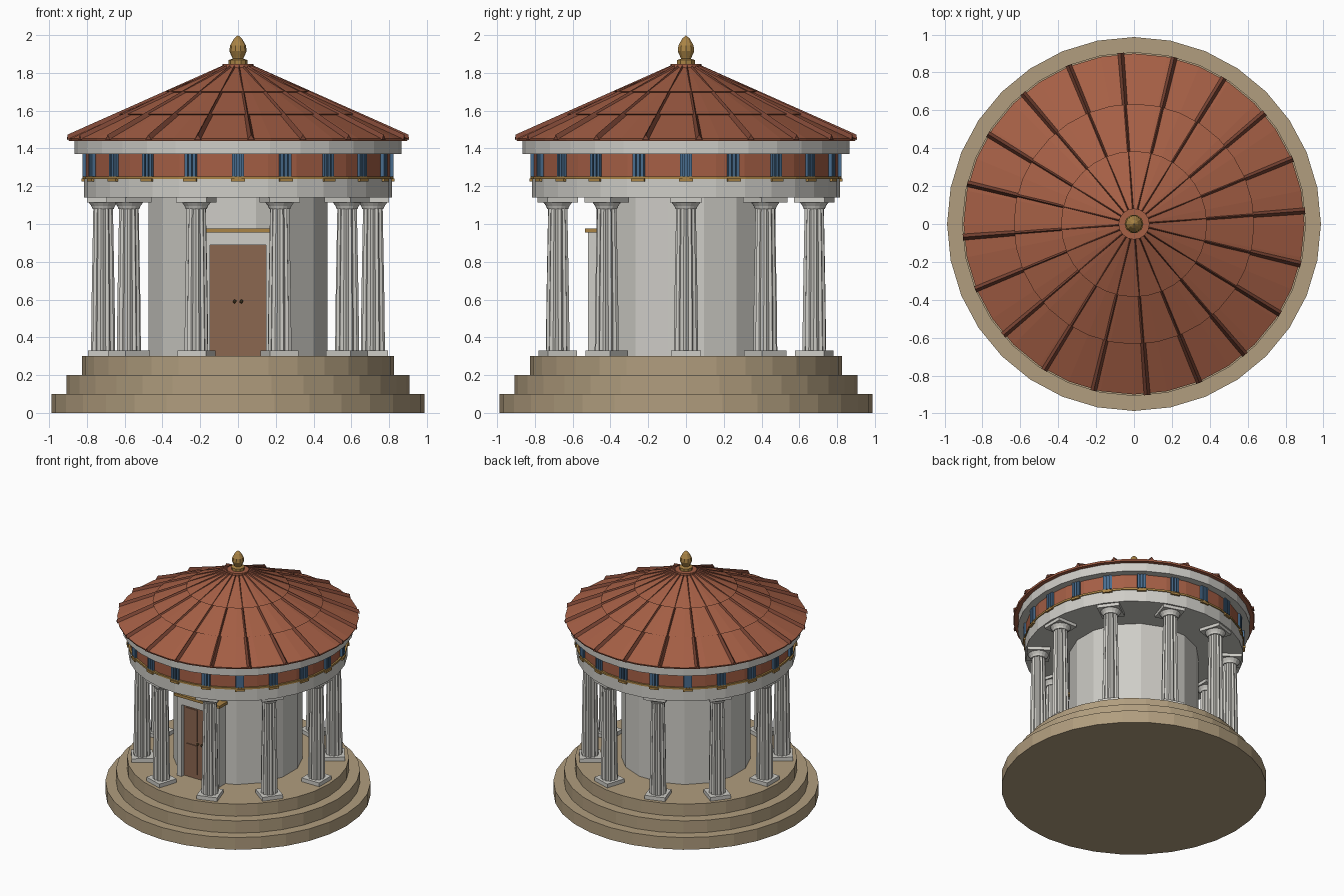
import bpy, bmesh
from math import pi, sin, cos, atan2, radians
from mathutils import Matrix, Vector

if "Cube" in bpy.data.objects:
    bpy.data.objects.remove(bpy.data.objects["Cube"])


def material(name, rgb):
    m = bpy.data.materials.new(name)
    m.use_nodes = True
    m.diffuse_color = (*rgb, 1)
    m.node_tree.nodes["Principled BSDF"].inputs["Base Color"].default_value = (*rgb, 1)
    return m


marble = material("marble", (0.62, 0.61, 0.57))
stone = material("tan stone", (0.44, 0.34, 0.21))
terracotta = material("terracotta", (0.38, 0.115, 0.06))
dark_tile = material("dark tile", (0.2, 0.06, 0.035))
blue = material("blue paint", (0.065, 0.15, 0.27))
gold = material("gold", (0.40, 0.23, 0.06))
wood = material("door wood", (0.26, 0.135, 0.08))
bronze = material("dark bronze", (0.12, 0.08, 0.03))


def finish(bm, name, mat):
    bmesh.ops.recalc_face_normals(bm, faces=bm.faces[:])
    mesh = bpy.data.meshes.new(name)
    bm.to_mesh(mesh)
    bm.free()
    mesh.materials.append(mat)
    ob = bpy.data.objects.new(name, mesh)
    bpy.context.collection.objects.link(ob)
    return ob


def add_lathe(bm, profile, sides, phase=0.0):
    """Spin an (r, z) profile around the z axis."""
    new = [bm.verts.new((r * cos(phase), r * sin(phase), z)) for r, z in profile]
    edges = [bm.edges.new(pair) for pair in zip(new, new[1:])]
    bmesh.ops.spin(bm, geom=new + edges, cent=(0, 0, 0), axis=(0, 0, 1),
                   angle=2 * pi, steps=sides, use_duplicate=False)
    bmesh.ops.remove_doubles(bm, verts=bm.verts[:], dist=0.0002)


def lathe(name, profile, sides, mat, phase=0.0):
    bm = bmesh.new()
    add_lathe(bm, profile, sides, phase)
    return finish(bm, name, mat)


def drum(name, radius, z0, z1, sides, mat, phase=0.0):
    return lathe(name, [(0, z0), (radius, z0), (radius, z1), (0, z1)], sides, mat, phase)


def add_box(bm, lo, hi, angle=0.0):
    """Box between two corners, then turned about the z axis."""
    lo, hi = Vector(lo), Vector(hi)
    m = (Matrix.Rotation(angle, 4, "Z") @ Matrix.Translation((lo + hi) / 2)
         @ Matrix.Diagonal((*(hi - lo), 1)))
    bmesh.ops.create_cube(bm, size=1, matrix=m)


def boxes(name, mat, items):
    bm = bmesh.new()
    for item in items:
        add_box(bm, *item)
    return finish(bm, name, mat)


def mirrored(lo, hi):
    """A box and its copy across x = 0."""
    return [(lo, hi), ((-hi[0], lo[1], lo[2]), (-lo[0], hi[1], hi[2]))]


# Stepped base
for i, r in enumerate((0.987, 0.908, 0.826)):
    drum(f"base_step_{i + 1}", r, i * 0.1, (i + 1) * 0.1, 32, stone)

# Round inner chamber
drum("chamber_wall", 0.482, 0.3, 1.16, 16, marble, pi / 16)

# Fluted columns, all sharing one mesh
COLUMNS, RING = 10, 0.714
FLUTES = 12
bm = bmesh.new()
add_lathe(bm, [(0, 0.33), (0.064, 0.33), (0.061, 0.6), (0.052, 1.085), (0, 1.085)], FLUTES * 2)
for v in bm.verts:
    step = round(atan2(v.co.y, v.co.x) / (pi / FLUTES))
    if step % 2:
        v.co.x *= 0.84
        v.co.y *= 0.84
add_lathe(bm, [(0, 1.08), (0.056, 1.08), (0.062, 1.095), (0.078, 1.117), (0, 1.117)], 16)
add_box(bm, (-0.08, -0.08, 0.3), (0.08, 0.08, 0.331))
add_box(bm, (-0.085, -0.085, 1.115), (0.085, 0.085, 1.142))
bmesh.ops.translate(bm, verts=bm.verts[:], vec=(RING, 0, 0))
column = finish(bm, "column_1", marble)
for i in range(1, COLUMNS):
    copy = bpy.data.objects.new(f"column_{i + 1}", column.data)
    copy.rotation_euler.z = i * 2 * pi / COLUMNS
    bpy.context.collection.objects.link(copy)

# Doorway
boxes("door_leaves", wood, mirrored((0.001, -0.488, 0.3), (0.15, -0.43, 0.892)))
boxes("door_panels", wood,
      mirrored((0.026, -0.495, 0.605), (0.126, -0.48, 0.865))
      + mirrored((0.026, -0.495, 0.335), (0.126, -0.48, 0.572)))
boxes("door_frame", marble,
      mirrored((0.148, -0.52, 0.3), (0.19, -0.41, 0.89))
      + [((-0.19, -0.52, 0.89), (0.19, -0.4, 0.957))])
boxes("door_cornice", gold, [((-0.205, -0.535, 0.955), (0.205, -0.4, 0.977))])
bm = bmesh.new()
for x in (-0.018, 0.018):
    bmesh.ops.create_icosphere(bm, subdivisions=1, radius=0.011,
                               matrix=Matrix.Translation((x, -0.497, 0.59)))
finish(bm, "door_knobs", bronze)

# Entablature
drum("architrave", 0.815, 1.14, 1.24, 32, marble)
drum("gold_band", 0.822, 1.237, 1.252, 32, gold)
drum("frieze", 0.808, 1.25, 1.372, 32, terracotta)
drum("cornice", 0.865, 1.37, 1.455, 32, marble)

# Frieze blocks with three upright bars each, and gold plates beneath
BAYS = 20
bars, plates = [], []
for i in range(BAYS):
    a = i * 2 * pi / BAYS
    bars.append(((0.78, -0.032, 1.252), (0.812, 0.032, 1.371), a))
    for y in (-0.023, 0, 0.023):
        bars.append(((0.79, y - 0.008, 1.252), (0.822, y + 0.008, 1.371), a))
    plates.append(((0.78, -0.036, 1.224), (0.828, 0.036, 1.241), a))
boxes("frieze_blocks", blue, bars)
boxes("frieze_plates", gold, plates)

# Roof in three overlapping tiers
lathe("roof", [(0, 1.44), (0.895, 1.44), (0.9, 1.453), (0.62, 1.577), (0.635, 1.582),
               (0.37, 1.696), (0.385, 1.702), (0.07, 1.832), (0, 1.832)], 32, terracotta)

# Tapered ridge ribs
bm = bmesh.new()
for i in range(BAYS):
    turn = Matrix.Rotation(radians(4.4) + i * 2 * pi / BAYS, 3, "Z")
    rings = []
    for r, z, w, h in ((0.906, 1.446, 0.018, 0.027), (0.075, 1.822, 0.006, 0.02)):
        rings.append([bm.verts.new(turn @ Vector(p))
                      for p in ((r, -w, z), (r, 0, z + h), (r, w, z))])
    outer, inner = rings
    bm.faces.new(outer)
    bm.faces.new(inner[::-1])
    for j in range(3):
        k = (j + 1) % 3
        bm.faces.new((outer[j], outer[k], inner[k], inner[j]))
finish(bm, "roof_ribs", dark_tile)

# Crown and finial
drum("roof_cap", 0.082, 1.815, 1.846, 16, terracotta)
lathe("finial", [(0, 1.84), (0.05, 1.84), (0.05, 1.868), (0.028, 1.875), (0.032, 1.885),
                 (0.046, 1.915), (0.042, 1.945), (0.022, 1.98), (0, 2.0)], 10, gold)
